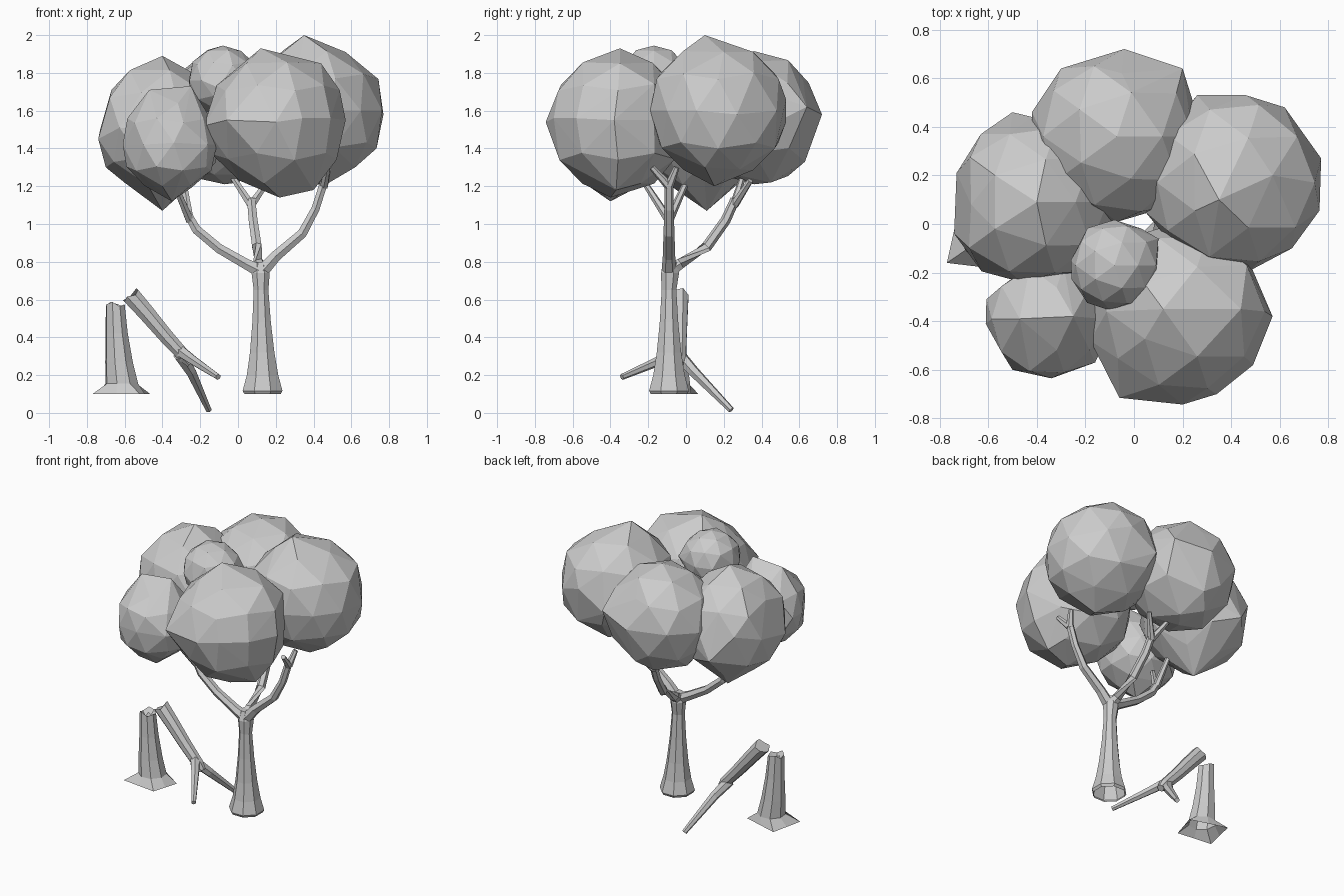
import bpy, bmesh, math, random
from mathutils import Vector

random.seed(4)
grey = bpy.data.materials.new("plain grey")
grey.diffuse_color = (0.6, 0.6, 0.6, 1)


def finish(bm, name):
    bmesh.ops.recalc_face_normals(bm, faces=bm.faces)
    me = bpy.data.meshes.new(name)
    bm.to_mesh(me)
    bm.free()
    me.materials.append(grey)
    ob = bpy.data.objects.new(name, me)
    bpy.context.collection.objects.link(ob)
    return ob


def bridge(bm, rings):
    n = len(rings[0])
    for a, b in zip(rings, rings[1:]):
        for i in range(n):
            j = (i + 1) % n
            bm.faces.new((a[i], a[j], b[j], b[i]))


def tube(name, path, sides=6, cap_start=True, cap_end=True, jag=0.0):
    """Sweep a polygon along (x, y, z, radius) points."""
    pts = [Vector(p[:3]) for p in path]
    bm = bmesh.new()
    rings = []
    for k, p in enumerate(path):
        d = (pts[min(k + 1, len(pts) - 1)] - pts[max(k - 1, 0)]).normalized()
        if d.z > 0.97:
            d = Vector((0, 0, 1))
        ref = Vector((0, 1, 0)) if abs(d.y) < 0.8 else Vector((1, 0, 0))
        u = ref.cross(d).normalized()
        v = d.cross(u)
        ring = []
        for i in range(sides):
            a = 2 * math.pi * (i + 0.5) / sides
            off = p[3] * (u * math.cos(a) + v * math.sin(a))
            if jag and k == 0:
                off += d * jag * (i % 3 - 1)
            ring.append(bm.verts.new(pts[k] + off))
        rings.append(ring)
    bridge(bm, rings)
    if cap_start:
        bm.faces.new(rings[0])
    if cap_end:
        bm.faces.new(rings[-1])
    return finish(bm, name)


def leaf_clump(name, centre, radius, corners):
    """Faceted ball whose nearest vertices are pulled onto a few corners."""
    bm = bmesh.new()
    bmesh.ops.create_icosphere(bm, subdivisions=2, radius=1)
    c = Vector(centre)
    free = list(bm.verts)
    for p in corners:
        d = (Vector(p) - c).normalized()
        best = max(free, key=lambda v: v.co.normalized().dot(d))
        free.remove(best)
        best.co = Vector(p) - c
    for v in free:
        v.co *= radius * random.uniform(0.96, 1.01)
    hull = bmesh.ops.convex_hull(bm, input=list(bm.verts), use_existing_faces=False)
    inner = [g for g in hull["geom_interior"] if isinstance(g, bmesh.types.BMVert)]
    bm2 = bmesh.new()
    for v in bm.verts:
        if v not in inner:
            bm2.verts.new(v.co + c)
    bm.free()
    bmesh.ops.convex_hull(bm2, input=list(bm2.verts))
    return finish(bm2, name)


# Foliage
leaf_clump("back_foliage", (-0.07, 0.36, 1.56), 0.36, [
    (-0.42, 0.46, 1.56), (-0.30, 0.64, 1.58), (-0.04, 0.72, 1.58), (0.20, 0.64, 1.62),
    (0.25, 0.48, 1.54), (-0.05, 0.63, 1.33), (-0.05, 0.62, 1.76), (0.0, 0.45, 1.22)])
leaf_clump("right_foliage", (0.41, 0.17, 1.6), 0.38, [
    (0.77, 0.27, 1.58), (0.65, -0.10, 1.60), (0.48, -0.19, 1.60), (0.62, 0.48, 1.60),
    (0.26, 0.53, 1.54), (0.46, 0.53, 1.66), (0.35, 0.10, 2.0), (0.57, 0.20, 1.91),
    (0.62, 0.10, 1.30), (0.45, 0.15, 1.20)])
leaf_clump("front_foliage", (0.20, -0.36, 1.54), 0.38, [
    (-0.06, -0.715, 1.55), (0.34, -0.70, 1.56), (0.49, -0.58, 1.56), (0.57, -0.38, 1.55),
    (0.48, -0.17, 1.55), (-0.18, -0.48, 1.52), (0.12, -0.35, 1.93), (0.44, -0.35, 1.85),
    (0.40, -0.37, 1.18), (0.22, -0.40, 1.14)])
leaf_clump("front_left_foliage", (-0.36, -0.39, 1.42), 0.265, [
    (-0.61, -0.41, 1.42), (-0.50, -0.60, 1.42), (-0.34, -0.635, 1.43), (-0.16, -0.57, 1.42),
    (-0.52, -0.24, 1.42), (-0.47, -0.39, 1.71), (-0.25, -0.38, 1.73), (-0.35, -0.40, 1.12)])
leaf_clump("left_foliage", (-0.42, 0.09, 1.51), 0.355, [
    (-0.74, -0.04, 1.45), (-0.73, 0.21, 1.5), (-0.50, 0.46, 1.38), (-0.46, -0.24, 1.5),
    (-0.67, 0.08, 1.71), (-0.40, 0.09, 1.89), (-0.70, 0.08, 1.30), (-0.40, 0.11, 1.07),
    (-0.63, 0.37, 1.55)])
leaf_clump("top_foliage", (-0.08, -0.17, 1.76), 0.19, [
    (-0.10, -0.355, 1.72), (0.10, -0.06, 1.76), (-0.26, -0.15, 1.76)])

# Living trunk, open underneath
tube("trunk", [(0.13, -0.09, 0.10, 0.104), (0.13, -0.09, 0.117, 0.114),
               (0.13, -0.09, 0.20, 0.090), (0.128, -0.09, 0.32, 0.070),
               (0.125, -0.09, 0.48, 0.053), (0.122, -0.09, 0.65, 0.042),
               (0.12, -0.085, 0.74, 0.052), (0.12, -0.08, 0.80, 0.036)],
     sides=8, cap_start=False)

# Branches and their forks
tube("right_branch", [(0.12, -0.09, 0.74, 0.040), (0.20, -0.09, 0.83, 0.033),
                      (0.34, -0.09, 0.95, 0.029), (0.41, -0.09, 1.08, 0.025),
                      (0.455, -0.09, 1.22, 0.024)])
tube("left_branch", [(0.12, -0.09, 0.75, 0.040), (0.04, -0.09, 0.79, 0.032),
                     (-0.10, -0.09, 0.87, 0.029), (-0.22, -0.09, 0.97, 0.028),
                     (-0.265, -0.09, 1.05, 0.024)])
tube("back_branch", [(0.12, -0.09, 0.75, 0.040), (0.11, -0.03, 0.79, 0.032),
                     (0.10, 0.11, 0.88, 0.029), (0.08, 0.21, 1.02, 0.027),
                     (0.07, 0.26, 1.13, 0.025)])
forks = {
    "right": ((0.455, -0.09, 1.20), [(0.475, -0.18, 1.30), (0.48, -0.05, 1.30)]),
    "left": ((-0.255, -0.09, 1.02), [(-0.34, -0.22, 1.22), (-0.29, 0.01, 1.24)]),
    "back": ((0.07, 0.255, 1.10), [(-0.03, 0.30, 1.25), (0.16, 0.34, 1.23)]),
}
for side, (base, tips) in forks.items():
    for n, tip in enumerate(tips):
        tube(f"{side}_twig_{n + 1}", [(*base, 0.024), (*tip, 0.016)])

# Broken stump: four-cornered foot, eight-sided body, splintered hollow top
bm = bmesh.new()
corners = [(-0.465, -0.01), (-0.72, 0.065), (-0.77, -0.16), (-0.52, -0.19)]
foot = []
for a, b in zip(corners, corners[1:] + corners[:1]):
    foot.append(bm.verts.new((*a, 0.10)))
    foot.append(bm.verts.new(((a[0] + b[0]) / 2, (a[1] + b[1]) / 2, 0.10)))
rings = [foot]
for x, z, r in ((-0.615, 0.155, 0.090), (-0.63, 0.27, 0.076),
                (-0.642, 0.42, 0.061), (-0.65, 0.575, 0.052),
                (-0.65, 0.545, 0.026)):
    ring = []
    for i in range(8):
        a = math.pi / 4 * i + 0.5
        jag = 0.012 * (i % 3 - 1) if z > 0.5 else 0
        ring.append(bm.verts.new((x + r * math.cos(a), -0.065 + r * math.sin(a), z + jag)))
    rings.append(ring)
bridge(bm, rings)
bm.faces.new(rings[-1])
finish(bm, "stump")

# Fallen trunk with two prongs touching the ground
tube("fallen_trunk", [(-0.565, -0.035, 0.62, 0.052), (-0.49, -0.035, 0.535, 0.048),
                      (-0.38, -0.035, 0.405, 0.042), (-0.28, -0.035, 0.295, 0.037),
                      (-0.25, -0.035, 0.26, 0.024)], sides=8, jag=0.012)
tube("fallen_front_prong", [(-0.31, -0.03, 0.33, 0.034), (-0.24, -0.13, 0.28, 0.027),
                            (-0.105, -0.34, 0.19, 0.016)])
tube("fallen_back_prong", [(-0.31, -0.04, 0.31, 0.036), (-0.25, 0.04, 0.22, 0.030),
                           (-0.155, 0.24, 0.015, 0.017)])
